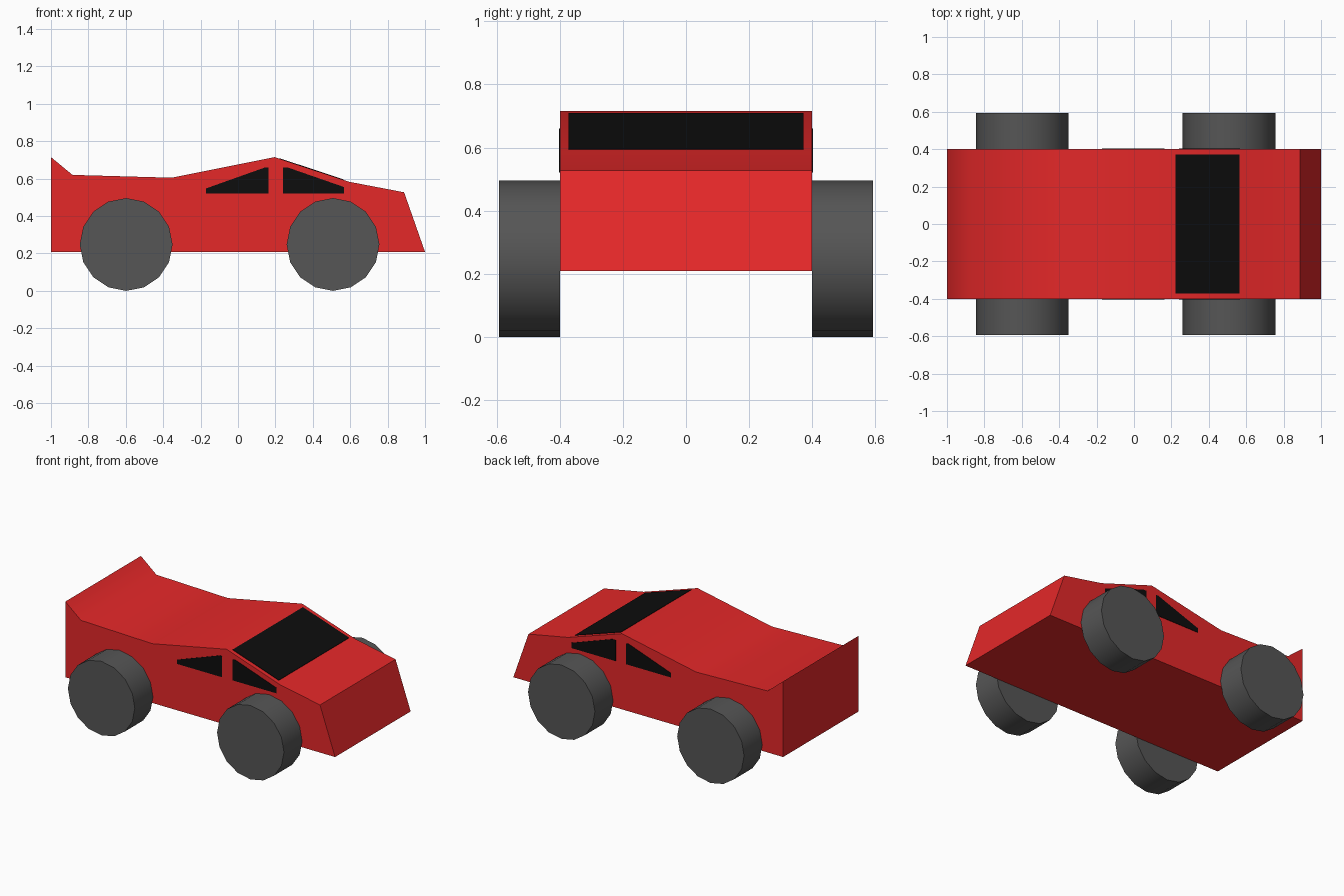
import bpy, bmesh, math

if "Cube" in bpy.data.objects:
    bpy.data.objects.remove(bpy.data.objects["Cube"])


def material(name, rgb):
    m = bpy.data.materials.new(name)
    m.diffuse_color = (*rgb, 1.0)
    m.use_nodes = True
    m.node_tree.nodes["Principled BSDF"].inputs["Base Color"].default_value = m.diffuse_color
    return m


RED = material("red paint", (0.78, 0.021, 0.022))
BLACK = material("black glass", (0.004, 0.004, 0.004))
GREY = material("grey rubber", (0.092, 0.092, 0.092))


def finish(bm, name, mat, smooth=None):
    bmesh.ops.recalc_face_normals(bm, faces=bm.faces)
    me = bpy.data.meshes.new(name)
    bm.to_mesh(me)
    bm.free()
    me.materials.append(mat)
    ob = bpy.data.objects.new(name, me)
    bpy.context.collection.objects.link(ob)
    if smooth:
        bpy.ops.object.select_all(action='DESELECT')
        ob.select_set(True)
        bpy.context.view_layer.objects.active = ob
        bpy.ops.object.shade_smooth_by_angle(angle=math.radians(smooth))
    return ob


def extrude_profile(name, points, y0, y1, mat, smooth=None):
    """Side profile in x, z pushed from y0 to y1."""
    bm = bmesh.new()
    face = bm.faces.new([bm.verts.new((x, y0, z)) for x, z in points])
    out = bmesh.ops.extrude_face_region(bm, geom=[face])
    moved = [v for v in out["geom"] if isinstance(v, bmesh.types.BMVert)]
    bmesh.ops.translate(bm, vec=(0, y1 - y0, 0), verts=moved)
    return finish(bm, name, mat, smooth)


# Wedge body
HALF = 0.4
extrude_profile("body", [
    (-1, 0.208), (1, 0.208), (0.888, 0.527), (0.595, 0.583),
    (0.195, 0.715), (-0.355, 0.605), (-0.885, 0.62), (-1, 0.715),
], -HALF, HALF, RED, 45)

# Windscreen plate lying on the sloped face in front of the roof peak
slope = (0.583 - 0.715) / (0.595 - 0.195)
LIFT = 0.003


def on_slope(x, lift):
    return (x, 0.715 + slope * (x - 0.195) + lift)


extrude_profile("windscreen", [
    on_slope(0.221, -LIFT), on_slope(0.563, -LIFT),
    on_slope(0.563, LIFT), on_slope(0.221, LIFT),
], -0.372, 0.372, BLACK)

# Side windows, both sides
WINDOWS = {
    "rear_side_window": [(-0.17, 0.52), (0.162, 0.52), (0.162, 0.66),
                         (0.145, 0.66), (-0.17, 0.548)],
    "front_side_window": [(0.24, 0.52), (0.567, 0.52), (0.567, 0.555),
                          (0.265, 0.66), (0.24, 0.66)],
}
for side, label in ((-1, "right"), (1, "left")):
    for name, pts in WINDOWS.items():
        extrude_profile(f"{name}_{label}", pts, side * (HALF - LIFT),
                        side * (HALF + LIFT), BLACK)

# Four wheels, sixteen sides each, outside the body
R, OUTER = 0.248, 0.593
for side, label in ((-1, "right"), (1, "left")):
    for x, end in ((-0.598, "rear"), (0.508, "front")):
        ring = [(x + R * math.cos(i * math.pi / 8), R + R * math.sin(i * math.pi / 8))
                for i in range(16)]
        extrude_profile(f"{end}_wheel_{label}", ring, side * HALF, side * OUTER, GREY, 30)
